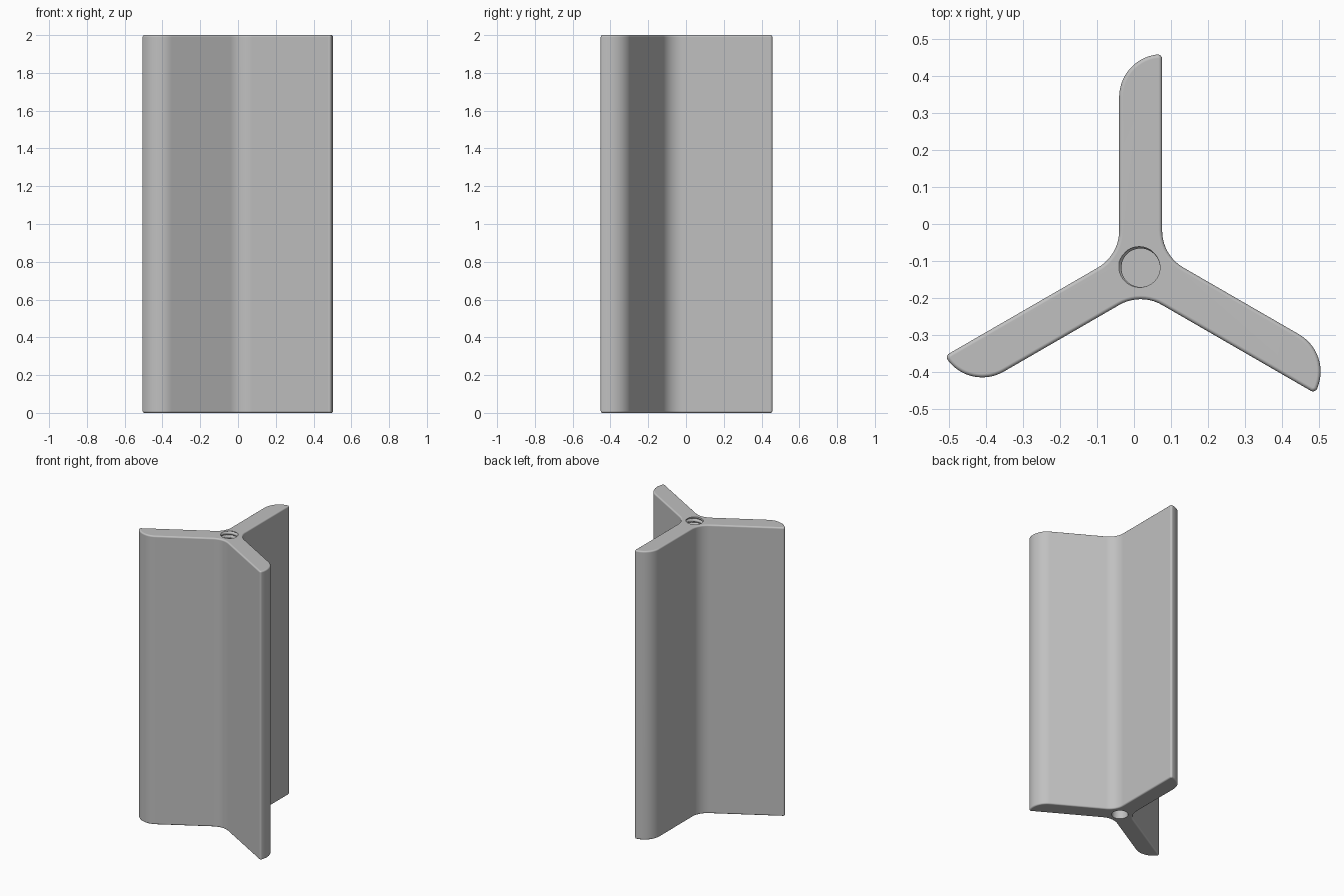
import bpy, bmesh, math
from mathutils import Vector, Matrix

if "Cube" in bpy.data.objects:
    bpy.data.objects.remove(bpy.data.objects["Cube"])

HUB = Vector((0.018, -0.118, 0))
HEIGHT = 2.0
HALF = 0.058          # half thickness of a fin
FILLET = 0.115        # concave radius between fins
ROUND_AT = 0.46       # where the rounded tip begins
CORNER = 0.012        # small radius on the sharp tip corner
EDGE = 0.01           # rounding of the end faces
BORE = 0.052
BORE_DEPTH = 0.3

steel = bpy.data.materials.new("grey metal")
steel.use_nodes = True
grey = (0.53, 0.53, 0.53, 1)
steel.diffuse_color = grey
steel.node_tree.nodes["Principled BSDF"].inputs["Base Color"].default_value = grey


def arc(cx, cy, r, a0, a1, steps):
    """Points on an arc, angles in degrees."""
    angles = [math.radians(a0 + (a1 - a0) * i / steps) for i in range(steps + 1)]
    return [Vector((cx + r * math.cos(a), cy + r * math.sin(a), 0)) for a in angles]


def make_object(name, bm):
    bmesh.ops.recalc_face_normals(bm, faces=bm.faces)
    mesh = bpy.data.meshes.new(name)
    bm.to_mesh(mesh)
    bm.free()
    mesh.materials.append(steel)
    obj = bpy.data.objects.new(name, mesh)
    bpy.context.collection.objects.link(obj)
    return obj


def fin_outline():
    """One fin along +x, counterclockwise, ending with the fillet to the next fin."""
    reach = 2 * HALF - CORNER
    lean = math.degrees(math.asin(CORNER / reach))
    corner_x = ROUND_AT + math.sqrt(reach ** 2 - CORNER ** 2)
    points = arc(corner_x, -HALF + CORNER, CORNER, -90, lean, 6)
    points += arc(ROUND_AT, -HALF, 2 * HALF, lean, 90, 14)[1:]
    # Fillet centre lies on the bisector between neighbouring fins
    d = (HALF + FILLET) / math.sin(math.radians(60))
    cx, cy = d * math.cos(math.radians(60)), d * math.sin(math.radians(60))
    return points + arc(cx, cy, FILLET, 270, 210, 10)


# Three-finned body: extruded outline with rounded end edges
def make_body():
    bm = bmesh.new()
    outline = []
    for degrees in (90, 210, 330):
        turn = Matrix.Rotation(math.radians(degrees), 3, 'Z')
        outline += [HUB + turn @ p for p in fin_outline()]
    base = bm.faces.new([bm.verts.new(p) for p in outline])
    side = bmesh.ops.extrude_face_region(bm, geom=[base])
    top = [v for v in side["geom"] if isinstance(v, bmesh.types.BMVert)]
    bmesh.ops.translate(bm, vec=(0, 0, HEIGHT), verts=top)
    rims = [e for e in bm.edges if abs(e.verts[0].co.z - e.verts[1].co.z) < 0.001]
    bmesh.ops.bevel(bm, geom=rims, offset=EDGE, segments=4, profile=0.5,
                    affect='EDGES', clamp_overlap=True)
    return make_object("finned_body", bm)


# Bore cutter: a cylinder, optionally with a helical V groove
def make_bore(name, z0, z1, groove, pitch=0.026):
    bm = bmesh.new()
    sides = 48
    rows = round((z1 - z0) / pitch * 8) if groove else 1
    rings = []
    for i in range(rows + 1):
        z = z0 + (z1 - z0) * i / rows
        ring = []
        for j in range(sides):
            phase = (z / pitch - j / sides) % 1
            r = BORE + groove * max(0, 1 - abs(phase - 0.5) * 2.8)
            a = math.tau * j / sides
            ring.append(bm.verts.new(HUB + Vector((r * math.cos(a), r * math.sin(a), z))))
        rings.append(ring)
    for low, high in zip(rings, rings[1:]):
        for j in range(sides):
            k = (j + 1) % sides
            bm.faces.new((low[j], low[k], high[k], high[j]))
    bm.faces.new(rings[0])
    bm.faces.new(rings[-1])
    bmesh.ops.triangulate(bm, faces=bm.faces)
    cutter = make_object(name, bm)
    cutter.hide_render = True
    return cutter


body = make_body()
bpy.ops.object.select_all(action='DESELECT')
bpy.context.view_layer.objects.active = body
body.select_set(True)

# Threaded hole in the top, plain hole in the bottom
cutters = [make_bore("top_thread_cutter", HEIGHT - BORE_DEPTH, HEIGHT + 0.03, 0.009),
           make_bore("bottom_hole_cutter", -0.03, BORE_DEPTH, 0)]
for cutter in cutters:
    cut = body.modifiers.new(cutter.name, 'BOOLEAN')
    cut.operation = 'DIFFERENCE'
    cut.solver = 'EXACT'
    cut.object = cutter
    bpy.ops.object.modifier_apply(modifier=cut.name)
    bpy.data.objects.remove(cutter)

# Smooth rounded parts, flat-looking planes
bpy.ops.object.shade_smooth_by_angle(angle=math.radians(35))
normals = body.modifiers.new("even_normals", 'WEIGHTED_NORMAL')
normals.keep_sharp = True
